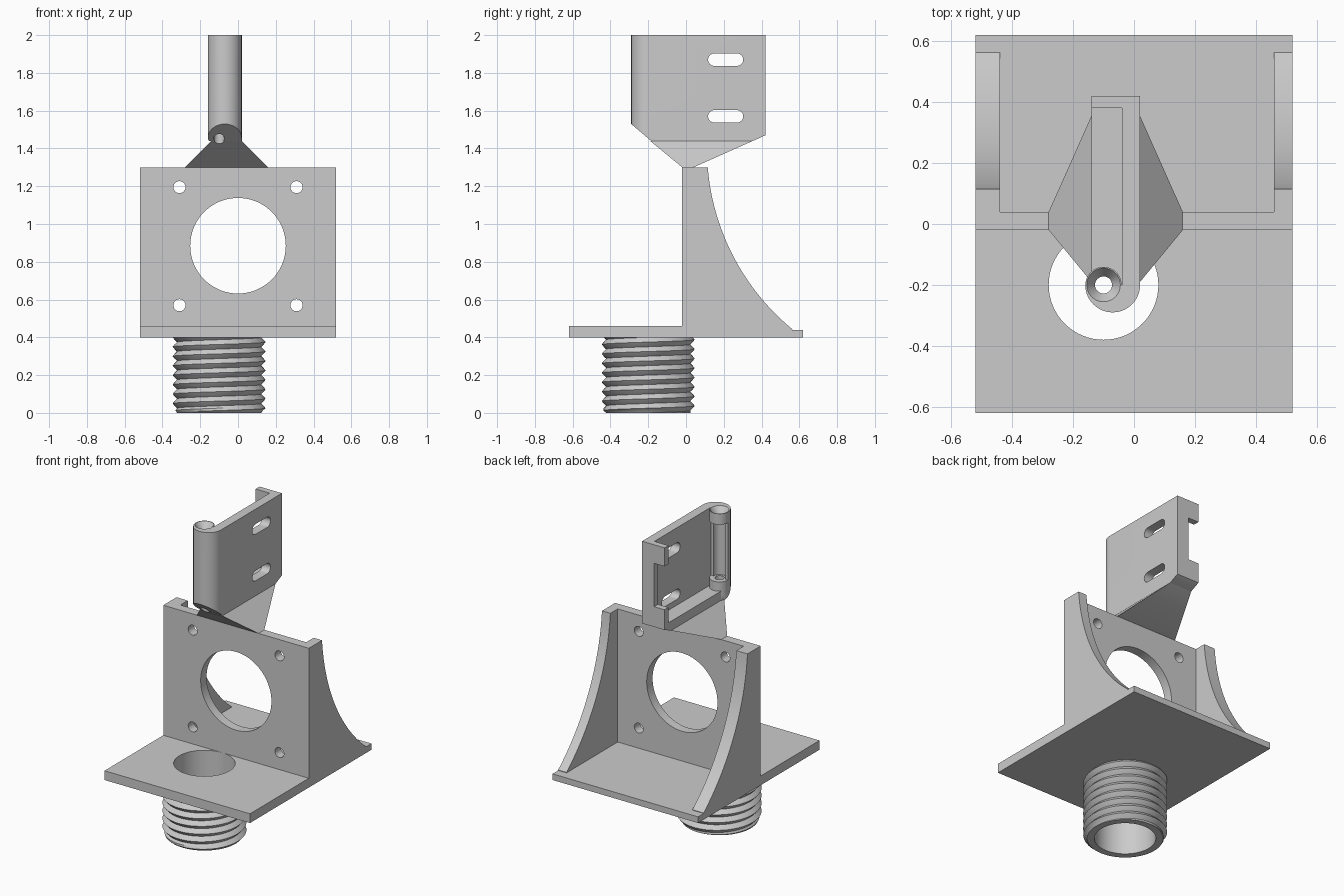
import bpy, bmesh
from math import sin, cos, pi, radians, atan2
from mathutils import Vector, Matrix

if "Cube" in bpy.data.objects:
    bpy.data.objects.remove(bpy.data.objects["Cube"])

grey = bpy.data.materials.new("plain_grey")
grey.use_nodes = True
COLOUR = (0.6, 0.6, 0.6, 1)
grey.diffuse_color = COLOUR
grey.node_tree.nodes["Principled BSDF"].inputs["Base Color"].default_value = COLOUR


def finish(name, bm):
    bmesh.ops.recalc_face_normals(bm, faces=bm.faces)
    mesh = bpy.data.meshes.new(name)
    bm.to_mesh(mesh)
    bm.free()
    mesh.materials.append(grey)
    ob = bpy.data.objects.new(name, mesh)
    bpy.context.collection.objects.link(ob)
    return ob


def prism(name, pts, axis, lo, hi):
    """Extrude a closed outline along x (y,z points), y (x,z) or z (x,y)."""
    def place(p, t):
        return {"x": (t, *p), "y": (p[0], t, p[1]), "z": (*p, t)}[axis]
    bm = bmesh.new()
    a = [bm.verts.new(place(p, lo)) for p in pts]
    b = [bm.verts.new(place(p, hi)) for p in pts]
    bm.faces.new(a)
    bm.faces.new(b[::-1])
    for i in range(len(pts)):
        j = (i + 1) % len(pts)
        bm.faces.new((a[i], a[j], b[j], b[i]))
    return finish(name, bm)


def box(name, x, y, z):
    return prism(name, [(x[0], y[0]), (x[1], y[0]), (x[1], y[1]), (x[0], y[1])], "z", *z)


def arc(c, r, a0, a1, n):
    steps = [radians(a0 + (a1 - a0) * i / n) for i in range(n + 1)]
    return [(c[0] + r * cos(t), c[1] + r * sin(t)) for t in steps]


def cylinder(name, c, r, axis, lo, hi, n=48):
    return prism(name, arc(c, r, 0, 360, n)[:-1], axis, lo, hi)


def combine(ob, tool, operation="DIFFERENCE", keep=False):
    mod = ob.modifiers.new("cut", "BOOLEAN")
    mod.operation, mod.solver, mod.object = operation, "EXACT", tool
    bpy.context.view_layer.update()
    with bpy.context.temp_override(object=ob, active_object=ob, selected_objects=[ob]):
        bpy.ops.object.modifier_apply(modifier=mod.name)
    if not keep:
        bpy.data.objects.remove(tool)


PIPE = (-0.10, -0.20)      # shared axis of the pipe and the hinge bore
HALF = 0.52

# Stepped base plate with the pipe opening
base = prism("base_plate", [(-0.62, 0.40), (0.62, 0.40), (0.62, 0.44), (-0.02, 0.44),
                            (-0.02, 0.46), (-0.62, 0.46)], "x", -HALF, HALF)
combine(base, cylinder("cutter", PIPE, 0.18, "z", 0.3, 0.6, 64))

# Upright wall with a large opening and four screw holes
wall = box("upright_wall", (-HALF, HALF), (-0.02, 0.04), (0.43, 1.30))
combine(wall, cylinder("cutter", (0, 0.885), 0.253, "y", -0.2, 0.2, 72))
for x in (-0.31, 0.31):
    for z in (0.57, 1.195):
        combine(wall, cylinder("cutter", (x, z), 0.032, "y", -0.2, 0.2, 24))

# Curved side ribs
centre = (1.35, 1.40)
start, end = (0.115, 1.30), (0.56, 0.44)
a0, a1 = [(atan2(p[1] - centre[1], p[0] - centre[0]) * 180 / pi) % 360 for p in (start, end)]
curve = arc(centre, 1.239, a0, a1, 24)
for name, lo, hi in (("right_rib", -HALF, -0.44), ("left_rib", 0.46, HALF)):
    prism(name, [(0.0, 0.42), (0.0, 1.30)] + curve + [(0.56, 0.42)], "x", lo, hi)

# Pipe wall
pipe = cylinder("pipe", PIPE, 0.223, "z", 0, 0.40, 64)
combine(pipe, cylinder("cutter", PIPE, 0.18, "z", -0.1, 0.5, 64))

# Helical thread on the pipe, clipped flat at both ends
PITCH, SIDES, TOP = 0.05, 64, 0.40
bm = bmesh.new()
rows = []
for j in range(-4, 4 * int(TOP / PITCH) + 5):
    row = []
    for i in range(SIDES + 1):
        turn = i / SIDES
        z = min(max((j / 4 + turn) * PITCH, 0), TOP)
        phase = (z / PITCH - turn) % 1
        wave = min(1 - abs(2 * phase - 1), 0.9) / 0.9
        r = 0.223 + 0.023 * wave * min(1, z / 0.02)
        t = 2 * pi * turn
        row.append(bm.verts.new((PIPE[0] + r * cos(t), PIPE[1] + r * sin(t), z)))
    rows.append(row)
for a, b in zip(rows, rows[1:]):
    for i in range(SIDES):
        bm.faces.new((a[i], a[i + 1], b[i + 1], b[i]))
bmesh.ops.remove_doubles(bm, verts=bm.verts, dist=0.0002)
bmesh.ops.dissolve_degenerate(bm, edges=bm.edges, dist=0.0001)
finish("pipe_thread", bm)

# Hinge bore and its countersink, used on the wedge and the bracket
bore = cylinder("bore_cutter", PIPE, 0.028, "z", 1.2, 2.2, 32)

# Wedge joining the wall top to the bracket
bm = bmesh.new()
for xs, ys, z in (((-0.28, 0.16), (-0.02, 0.04), 1.30), ((-0.14, 0.02), (-0.19, 0.354), 1.44)):
    for x in xs:
        for y in ys:
            bm.verts.new((x, y, z))
bmesh.ops.convex_hull(bm, input=bm.verts)
bmesh.ops.dissolve_limit(bm, angle_limit=0.02, verts=bm.verts, edges=bm.edges)
wedge = finish("support_wedge", bm)
combine(wedge, bore, keep=True)

# Bracket: rounded plan outline, hollowed to leave plate, end flange and floor
plan = [(0.02, 0.42), (-0.14, 0.42), (-0.14, -0.155)] + arc((-0.07, -0.20), 0.09, 180, 360, 32)
bracket = prism("hinge_bracket", plan, "z", 1.35, 2.1)
combine(bracket, box("cutter", (-0.3, -0.04), (-0.20, 0.38), (1.50, 2.2)))
combine(bracket, cylinder("cutter", PIPE, 0.042, "z", 1.56, 1.93, 32))
for lo, hi in ((1.47, 1.56), (1.93, 2.08)):
    combine(bracket, cylinder("knuckle", PIPE, 0.0595, "z", lo, hi), "UNION")

# Sloped underside and flat top
side = [(-0.30, 2.0), (-0.30, 1.538), (-0.134, 1.397), (-0.134, 1.44),
        (0.354, 1.44), (0.43, 1.474), (0.43, 2.0)]
side[2:4] = [(-0.185, 1.44)]
combine(bracket, prism("trimmer", side, "x", -0.3, 0.2), "INTERSECT")

# Flange notch, adjusting slots, bore and countersink
combine(bracket, box("cutter", (-0.3, -0.065), (0.3, 0.5), (1.60, 1.88)))
for z in (1.57, 1.87):
    slot = arc((0.27, z), 0.033, -90, 90, 12) + arc((0.15, z), 0.033, 90, 270, 12)
    combine(bracket, prism("cutter", slot, "x", -0.039 - 0.03, 0.1))
combine(bracket, bore)
bm = bmesh.new()
bmesh.ops.create_cone(bm, cap_ends=True, segments=32, radius1=0.028, radius2=0.058, depth=0.044,
                      matrix=Matrix.Translation(Vector((*PIPE, 1.982))))
combine(bracket, finish("cutter", bm))

# Smooth the round faces, keep the edges crisp
for ob in bpy.context.collection.objects:
    if ob.type == "MESH" and ob.data.materials and ob.data.materials[0] == grey:
        with bpy.context.temp_override(object=ob, active_object=ob, selected_objects=[ob],
                                       selected_editable_objects=[ob]):
            bpy.ops.object.shade_smooth_by_angle(angle=radians(30))
